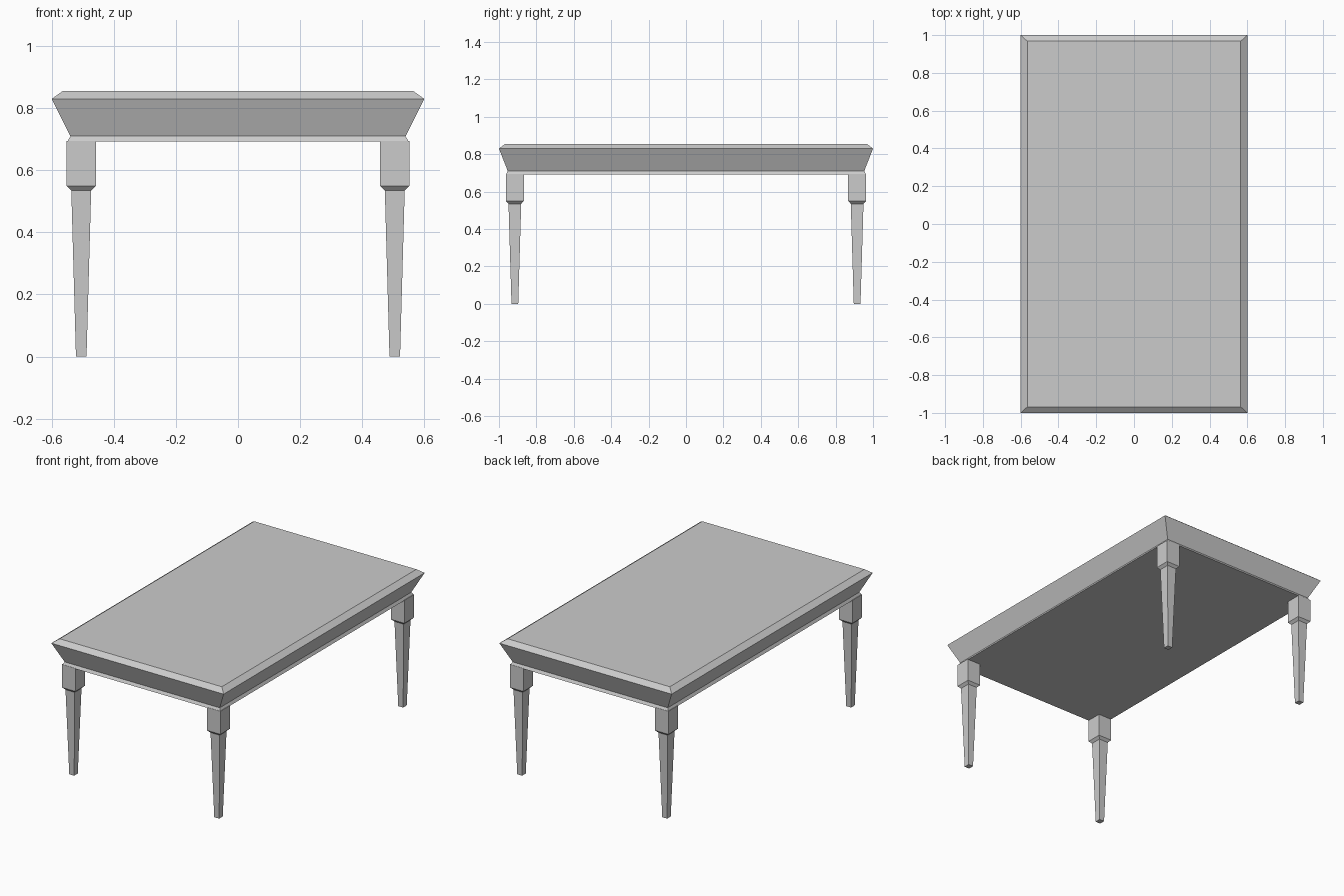
import bpy, bmesh

if "Cube" in bpy.data.objects:
    bpy.data.objects.remove(bpy.data.objects["Cube"])


def loft(name, rings, center=(0, 0)):
    """Stack rectangles (half_x, half_y, z) from bottom to top into a closed solid."""
    bm = bmesh.new()
    cx, cy = center
    loops = [[bm.verts.new((cx + sx * hx, cy + sy * hy, z))
              for sx, sy in ((-1, -1), (1, -1), (1, 1), (-1, 1))]
             for hx, hy, z in rings]
    for low, high in zip(loops, loops[1:]):
        for i in range(4):
            j = (i + 1) % 4
            bm.faces.new((low[i], low[j], high[j], high[i]))
    bm.faces.new(loops[0][::-1])
    bm.faces.new(loops[-1])
    mesh = bpy.data.meshes.new(name)
    bm.to_mesh(mesh)
    bm.free()
    obj = bpy.data.objects.new(name, mesh)
    bpy.context.collection.objects.link(obj)
    return obj


# Tabletop: thin lower lip, flared skirt, bevelled upper edge
loft("tabletop", [
    (0.550, 0.963, 0.692),
    (0.540, 0.953, 0.710),
    (0.600, 1.000, 0.830),
    (0.565, 0.968, 0.855),
])

# Legs: tapered shaft, small shoulder, square block under the top
leg_rings = [
    (0.017, 0.018, 0.0),
    (0.032, 0.034, 0.535),
    (0.047, 0.048, 0.550),
    (0.047, 0.048, 0.695),
]
for y, end in ((-0.915, "front"), (0.915, "back")):
    for x, side in ((-0.505, "left"), (0.505, "right")):
        loft(f"{end}_{side}_leg", leg_rings, (x, y))
